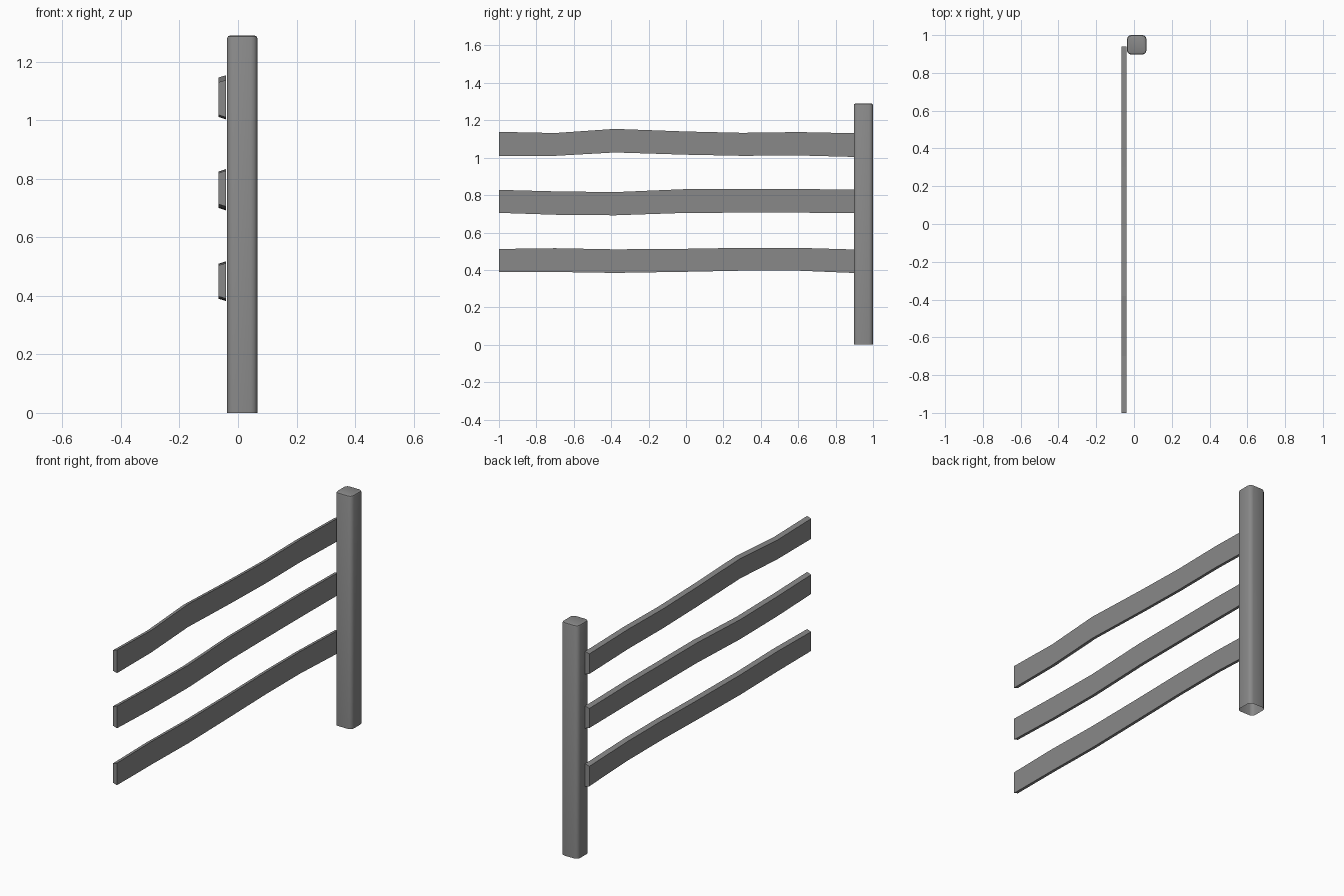
import bpy, bmesh

cube = bpy.data.objects.get("Cube")
if cube:
    bpy.data.objects.remove(cube, do_unlink=True)

grey = bpy.data.materials.new("weathered_grey")
grey.use_nodes = True
grey.diffuse_color = (0.25, 0.25, 0.25, 1)
grey.node_tree.nodes["Principled BSDF"].inputs["Base Color"].default_value = grey.diffuse_color


def add_object(name, bm):
    bmesh.ops.recalc_face_normals(bm, faces=bm.faces)
    mesh = bpy.data.meshes.new(name)
    bm.to_mesh(mesh)
    bm.free()
    mesh.materials.append(grey)
    obj = bpy.data.objects.new(name, mesh)
    bpy.context.collection.objects.link(obj)
    return obj


# Square post with rounded edges and an open underside
POST_W, POST_H = 0.103, 1.29
bm = bmesh.new()
bmesh.ops.create_cube(bm, size=1)
for v in bm.verts:
    v.co.x = v.co.x * POST_W + 0.0145
    v.co.y = v.co.y * POST_W + 1 - POST_W / 2
    v.co.z = (v.co.z + 0.5) * POST_H
uprights = [e for e in bm.edges if abs(e.verts[0].co.z - e.verts[1].co.z) > 1]
bmesh.ops.bevel(bm, geom=uprights, offset=0.022, segments=3, profile=0.5, affect='EDGES')
rim = [e for e in bm.edges if all(v.co.z > POST_H - 0.001 for v in e.verts)]
bmesh.ops.bevel(bm, geom=rim, offset=0.01, segments=2, profile=0.5, affect='EDGES')
bm.normal_update()
underside = [f for f in bm.faces if f.calc_center_median().z < 0.001]
bmesh.ops.delete(bm, geom=underside, context='FACES_ONLY')
post = add_object("post", bm)
bpy.context.view_layer.objects.active = post
post.select_set(True)
bpy.ops.object.shade_smooth_by_angle(angle=0.7)

# Wavy rails, slightly narrower on the side away from the post
STATIONS = (-1, -0.7, -0.38, 0, 0.3, 0.6, 0.94)
X_OUT, X_IN, TAPER = -0.066, -0.041, 0.008


def rail(name, bottoms, tops):
    bm = bmesh.new()
    rings = []
    for y, low, high in zip(STATIONS, bottoms, tops):
        corners = ((X_IN, low), (X_IN, high), (X_OUT, high - TAPER), (X_OUT, low + TAPER))
        rings.append([bm.verts.new((x, y, z)) for x, z in corners])
    for a, b in zip(rings, rings[1:]):
        for i in range(4):
            j = (i + 1) % 4
            bm.faces.new((a[i], a[j], b[j], b[i]))
    bm.faces.new(rings[0])
    bm.faces.new(rings[-1])
    add_object(name, bm)


rail("top_rail", (1.01, 1.01, 1.028, 1.016, 1.01, 1.012, 1.003),
     (1.138, 1.132, 1.154, 1.14, 1.133, 1.137, 1.13))
rail("middle_rail", (0.705, 0.695, 0.692, 0.705, 0.706, 0.706, 0.704),
     (0.828, 0.82, 0.816, 0.832, 0.832, 0.833, 0.828))
rail("bottom_rail", (0.39, 0.389, 0.384, 0.39, 0.396, 0.396, 0.382),
     (0.512, 0.516, 0.51, 0.513, 0.518, 0.518, 0.508))
